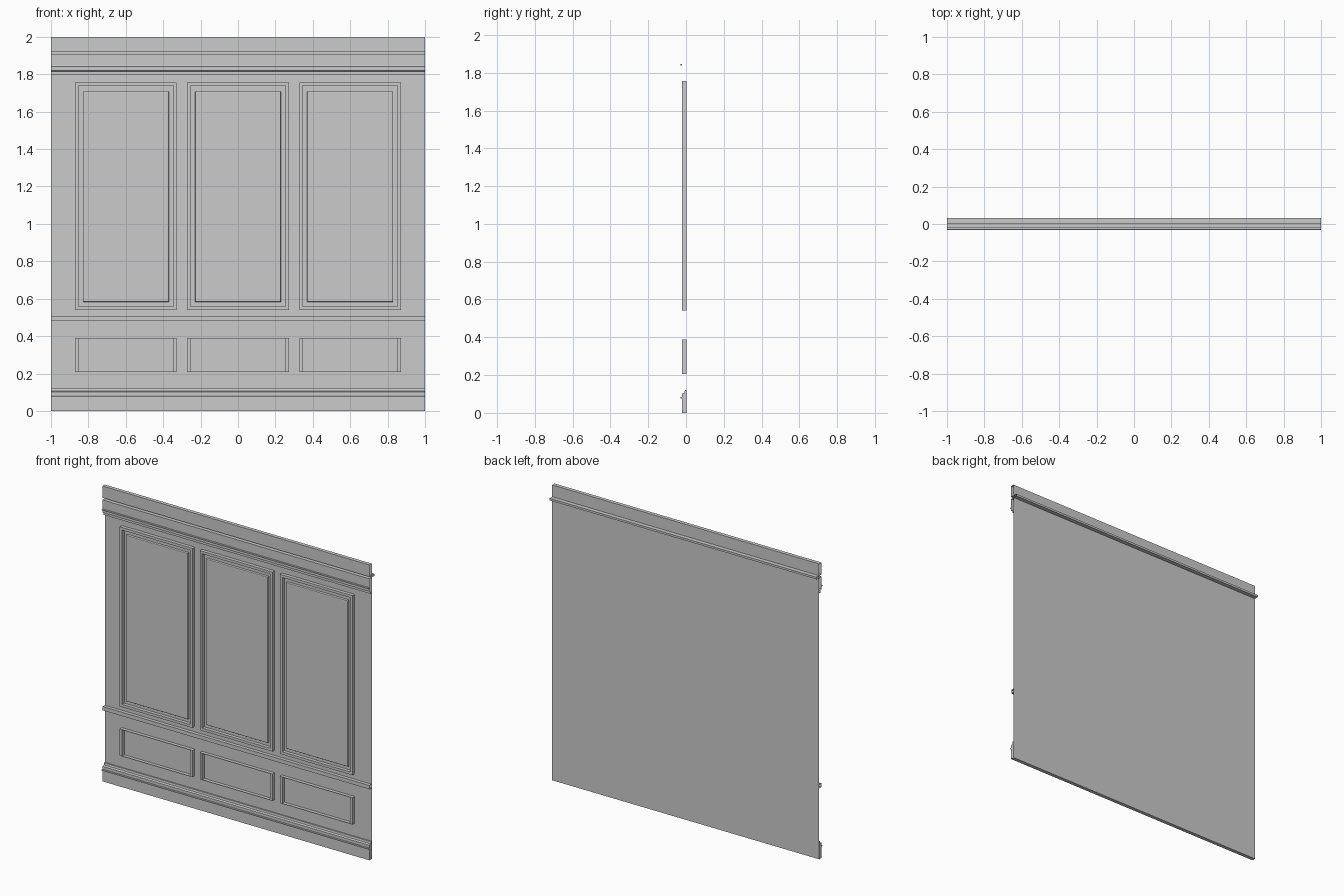
import bpy, bmesh

if "Cube" in bpy.data.objects:
    bpy.data.objects.remove(bpy.data.objects["Cube"])

BACK = 0.003   # plane of the wall sheet


def finish(name, bm):
    bmesh.ops.recalc_face_normals(bm, faces=bm.faces)
    me = bpy.data.meshes.new(name)
    bm.to_mesh(me)
    bm.free()
    ob = bpy.data.objects.new(name, me)
    bpy.context.collection.objects.link(ob)
    return ob


def strip(name, profile, cap=False):
    """Moulding: (y, z) profile swept across the full width."""
    bm = bmesh.new()
    a = [bm.verts.new((-1, y, z)) for y, z in profile]
    b = [bm.verts.new((1, y, z)) for y, z in profile]
    for i in range(len(profile) - 1):
        bm.faces.new((a[i], a[i + 1], b[i + 1], b[i]))
    if cap:
        bm.faces.new(a)
        bm.faces.new(b)
    return finish(name, bm)


def rings(name, cx, cz, loops, fill=False):
    """Rectangular loops (half width, half height, y) bridged in order."""
    bm = bmesh.new()
    prev = None
    for hw, hh, y in loops:
        cur = [bm.verts.new((cx + sx * hw, y, cz + sz * hh))
               for sx, sz in ((-1, -1), (1, -1), (1, 1), (-1, 1))]
        if prev:
            for i in range(4):
                j = (i + 1) % 4
                bm.faces.new((prev[i], prev[j], cur[j], cur[i]))
        prev = cur
    if fill:
        bm.faces.new(prev)
    return finish(name, bm)


# flat wall sheet
strip("wall", [(BACK, 0), (BACK, 2)])

# cornice with its deep groove, open at the ends
strip("cornice", [(BACK, 2), (-0.022, 2), (-0.022, 1.92), (0.031, 1.92),
                  (0.031, 1.906), (-0.022, 1.906), (-0.022, 1.82),
                  (-0.01, 1.815), (-0.01, 1.80), (BACK, 1.80)])

# chair rail
strip("chair_rail", [(BACK, 0.506), (-0.02, 0.506), (-0.02, 0.48), (BACK, 0.48)])

# skirting board, closed at the ends
strip("skirting", [(BACK, 0.12), (-0.006, 0.12), (-0.008, 0.106), (-0.022, 0.102),
                   (-0.022, 0), (BACK, 0)], cap=True)

# thin beads on the cornice and skirting
for name, z in (("cornice_bead", 1.842), ("skirting_bead", 0.079)):
    strip(name, [(-0.022, z + 0.004), (-0.029, z + 0.004), (-0.031, z),
                 (-0.029, z - 0.004), (-0.022, z - 0.004)], cap=True)

# three bays of panelling
for i, cx in enumerate((-0.6, 0, 0.6)):
    # tall frame
    rings(f"upper_frame_{i}", cx, 1.149,
          [(0.272, 0.608, BACK), (0.272, 0.608, -0.02),
           (0.254, 0.590, -0.02), (0.254, 0.590, BACK)])
    # raised field inside the tall frame
    rings(f"upper_panel_{i}", cx, 1.146,
          [(0.230, 0.563, BACK), (0.230, 0.563, -0.008),
           (0.228, 0.561, -0.011), (0.224, 0.557, -0.012)], fill=True)
    # low frame, a squashed version of the tall one
    rings(f"lower_frame_{i}", cx, 0.298,
          [(0.272, 0.091, BACK), (0.272, 0.091, -0.02),
           (0.254, 0.088, -0.02), (0.254, 0.088, BACK)])
